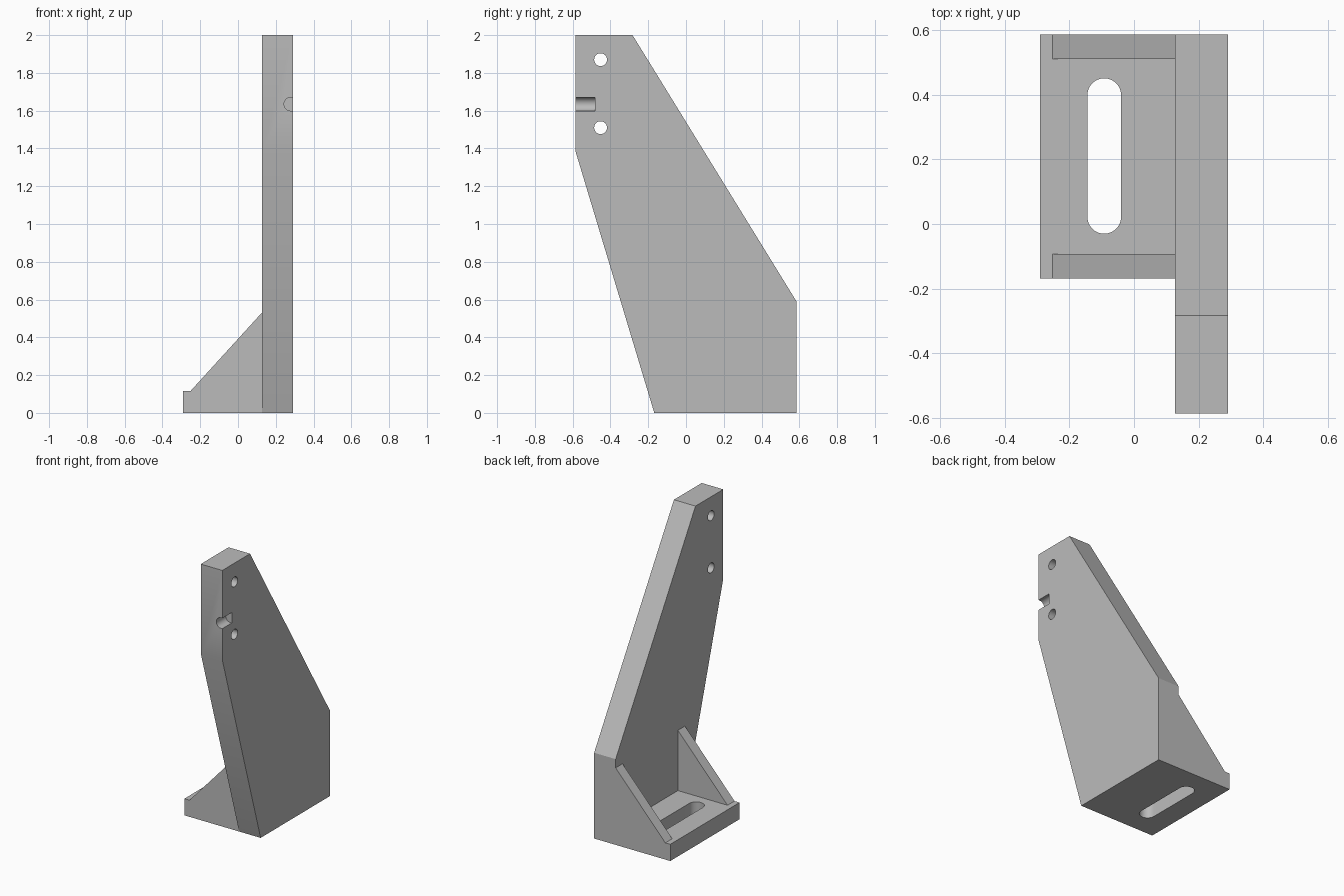
import bpy
import bmesh
from math import pi, cos, sin, radians

cube = bpy.data.objects.get("Cube")
if cube:
    bpy.data.objects.remove(cube, do_unlink=True)

grey = bpy.data.materials.new("plain_grey")
grey.use_nodes = True
COLOUR = (0.5, 0.5, 0.5, 1)
grey.diffuse_color = COLOUR
grey.node_tree.nodes["Principled BSDF"].inputs["Base Color"].default_value = COLOUR


def prism(name, outline, axis, lo, hi):
    """Extrude a 2D outline along an axis from lo to hi."""
    place = {"x": lambda a, b, d: (d, a, b),
             "y": lambda a, b, d: (a, d, b),
             "z": lambda a, b, d: (a, b, d)}[axis]
    bm = bmesh.new()
    face = bm.faces.new([bm.verts.new(place(a, b, lo)) for a, b in outline])
    top = bmesh.ops.extrude_face_region(bm, geom=[face])["geom"]
    shift = place(0, 0, hi - lo)
    bmesh.ops.translate(bm, vec=shift, verts=[v for v in top if isinstance(v, bmesh.types.BMVert)])
    bmesh.ops.recalc_face_normals(bm, faces=bm.faces)
    mesh = bpy.data.meshes.new(name)
    bm.to_mesh(mesh)
    bm.free()
    mesh.materials.append(grey)
    obj = bpy.data.objects.new(name, mesh)
    bpy.context.collection.objects.link(obj)
    return obj


def stadium(a, b, radius, length=0, turn=0, steps=24):
    """Rounded slot outline; a zero length gives a circle."""
    points = []
    for end in (0, 1):
        count = steps + 1 if length else steps
        for i in range(count):
            t = pi * i / steps + end * pi
            u = radius * cos(t)
            v = radius * sin(t) + (0.5 - end) * length
            points.append((a + u * cos(turn) - v * sin(turn),
                           b + u * sin(turn) + v * cos(turn)))
    return points


def combine(body, tool, operation):
    """Apply a boolean and remove the tool."""
    tool.hide_render = True
    mod = body.modifiers.new(operation, "BOOLEAN")
    mod.operation = operation
    mod.solver = "EXACT"
    mod.object = tool
    bpy.context.view_layer.objects.active = body
    bpy.ops.object.modifier_apply(modifier=mod.name)
    bpy.data.objects.remove(tool, do_unlink=True)


SIDE, BACK, FRONT, FOOT_FRONT = 0.29, 0.585, -0.585, -0.168
PLATE_X = 0.126
FOOT_TOP = 0.115

# Tall tapered upright
bracket = prism("angle_bracket", [
    (FOOT_FRONT, 0), (BACK, 0), (BACK, 0.59), (-0.283, 2),
    (FRONT, 2), (FRONT, 1.385)], "x", PLATE_X, SIDE)

# Foot and its two gussets
foot = prism("foot", [(-SIDE, FOOT_FRONT), (PLATE_X, FOOT_FRONT),
                      (PLATE_X, BACK), (-SIDE, BACK)], "z", 0, FOOT_TOP)
combine(bracket, foot, "UNION")
gusset = [(-0.252, FOOT_TOP), (PLATE_X, FOOT_TOP), (PLATE_X, 0.53)]
for start, end in ((FOOT_FRONT, -0.092), (0.51, BACK)):
    combine(bracket, prism("gusset", gusset, "y", start, end), "UNION")

# Long slot through the foot
slot = prism("slot", stadium(-0.092, 0.21, 0.052, 0.376), "z", -0.1, 0.2)
combine(bracket, slot, "DIFFERENCE")

# Two round holes through the upright
for z in (1.87, 1.51):
    hole = prism("hole", stadium(-0.452, z, 0.034), "x", 0, 0.4)
    combine(bracket, hole, "DIFFERENCE")

# Short round-bottomed notch in the front edge
notch = prism("notch", stadium(0.33, 1.635, 0.036, 0.1, pi / 2), "y", -0.7, -0.482)
combine(bracket, notch, "DIFFERENCE")

# Merge flat faces and shade the bores smoothly
bm = bmesh.new()
bm.from_mesh(bracket.data)
bmesh.ops.remove_doubles(bm, verts=bm.verts, dist=0.0001)
bmesh.ops.dissolve_limit(bm, angle_limit=radians(0.5), verts=bm.verts, edges=bm.edges)
bm.to_mesh(bracket.data)
bm.free()
bpy.ops.object.select_all(action="DESELECT")
bracket.select_set(True)
bpy.context.view_layer.objects.active = bracket
bpy.ops.object.shade_smooth_by_angle(angle=radians(30))
